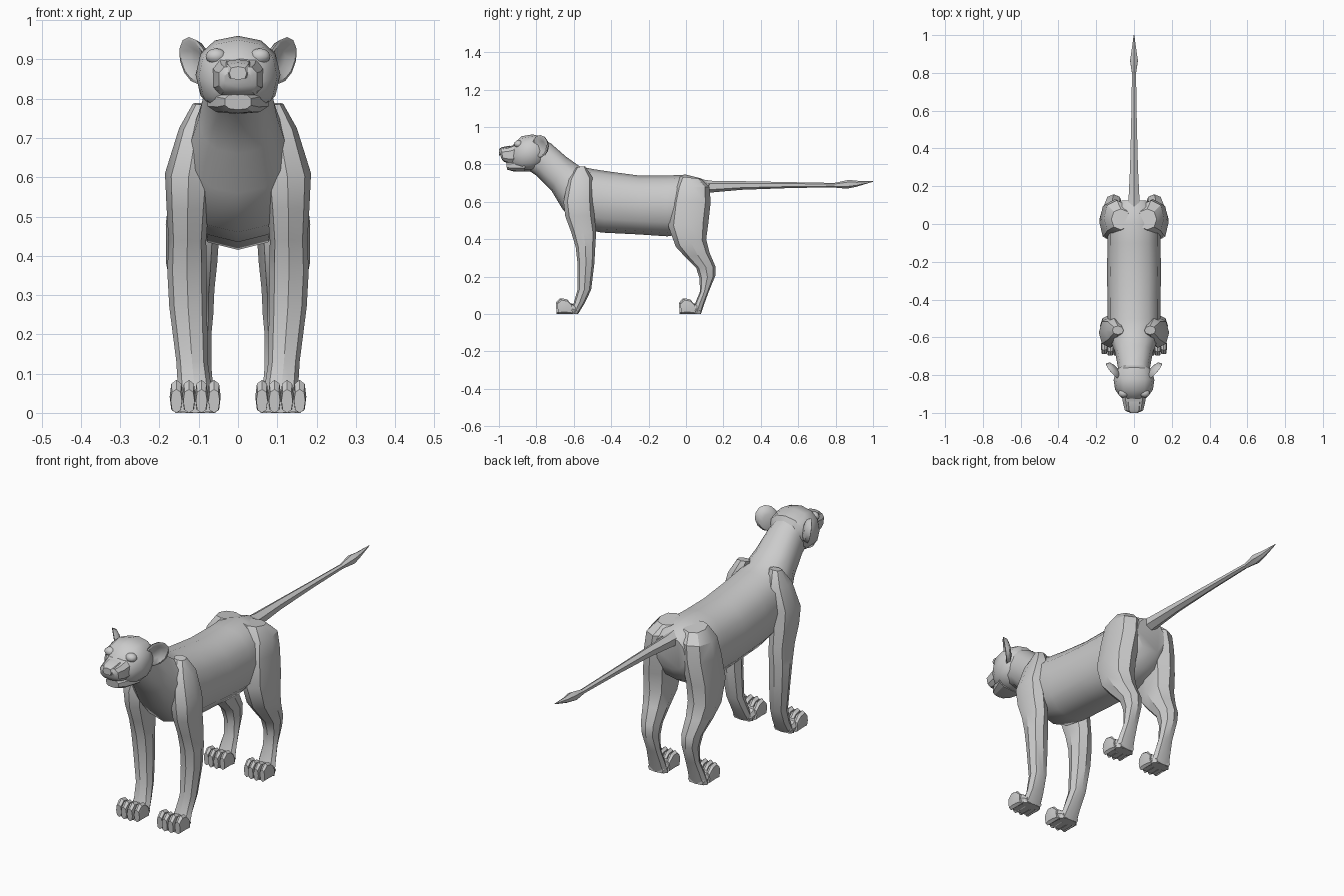
import bpy
import bmesh
from math import sin, cos, pi, radians, copysign
from mathutils import Vector

if "Cube" in bpy.data.objects:
    bpy.data.objects.remove(bpy.data.objects["Cube"], do_unlink=True)

# One plain coat colour
coat = bpy.data.materials.new("grey_coat")
coat.use_nodes = True
coat_colour = (0.6, 0.6, 0.6, 1)
coat.diffuse_color = coat_colour
coat.node_tree.nodes["Principled BSDF"].inputs["Base Color"].default_value = coat_colour


def finish(name, bm, mirrored=False, angle=30):
    """Turn a bmesh into a shaded object, mirrored to the other side if asked."""
    bmesh.ops.recalc_face_normals(bm, faces=bm.faces)
    mesh = bpy.data.meshes.new(name)
    bm.to_mesh(mesh)
    bm.free()
    mesh.materials.append(coat)
    obj = bpy.data.objects.new(name, mesh)
    bpy.context.collection.objects.link(obj)
    bpy.ops.object.select_all(action="DESELECT")
    obj.select_set(True)
    bpy.context.view_layer.objects.active = obj
    bpy.ops.object.shade_smooth_by_angle(angle=radians(angle))
    if mirrored:
        modifier = obj.modifiers.new("other_side", "MIRROR")
        modifier.use_mirror_merge = False
    return obj


def skin(bm, rings):
    """Bridge a list of point rings and cap both ends."""
    loops = [[bm.verts.new(point) for point in ring] for ring in rings]
    for low, high in zip(loops, loops[1:]):
        for i in range(len(low)):
            j = (i + 1) % len(low)
            bm.faces.new((low[i], low[j], high[j], high[i]))
    bm.faces.new(loops[0])
    bm.faces.new(loops[-1])


def power_curve(value, power):
    return copysign(abs(value) ** (2 / power), value)


def section(ya, za, yb, zb, half_width, x=0, sides=8, power=2):
    """Rounded cross-section spanning two points of the side outline."""
    a, b = Vector((x, ya, za)), Vector((x, yb, zb))
    middle, reach = (a + b) / 2, (a - b) / 2
    side = Vector((half_width, 0, 0))
    angles = [2 * pi * i / sides for i in range(sides)]
    return [middle + reach * power_curve(cos(t), power)
            + side * power_curve(sin(t), power) for t in angles]


def loft(name, rows, mirrored=False, angle=30, **shape):
    bm = bmesh.new()
    skin(bm, [section(*row, **shape) for row in rows])
    return finish(name, bm, mirrored, angle)


# Neck, chest, belly and rump: top point, bottom point, half width
loft("torso", [
    (-.78, .94, -.86, .78, .08),
    (-.72, .91, -.80, .74, .085),
    (-.64, .84, -.72, .66, .10),
    (-.57, .79, -.66, .56, .125),
    (-.50, .775, -.57, .46, .14),
    (-.40, .76, -.45, .435, .14),
    (-.25, .74, -.25, .425, .143),
    (-.10, .74, -.10, .415, .14),
    (.0, .745, .0, .43, .14),
    (.08, .725, .07, .47, .125),
    (.125, .70, .115, .54, .08),
], sides=12, power=2.3, angle=40)

# Tail and its pointed tuft
loft("tail", [
    (.08, .72, .08, .64, .04),
    (.14, .712, .14, .65, .033),
    (.30, .71, .30, .664, .024),
    (.55, .705, .55, .673, .017),
    (.82, .70, .82, .678, .012),
], sides=6)
loft("tail_tuft", [
    (.79, .70, .79, .676, .011),
    (.87, .717, .86, .67, .024),
    (.92, .712, .91, .68, .015),
    (1.0, .711, 1.0, .707, .002),
], sides=6)

# Skull, muzzle, jaw and nose
loft("skull", [
    (-.735, .90, -.76, .80, .06),
    (-.76, .945, -.79, .775, .093),
    (-.82, .96, -.83, .762, .108),
    (-.88, .95, -.875, .762, .10),
    (-.915, .915, -.91, .775, .075),
    (-.935, .89, -.93, .79, .05),
], sides=12, power=2.3, angle=40)
loft("muzzle", [
    (-.89, .915, -.89, .80, .07),
    (-.95, .893, -.95, .805, .06),
    (-.99, .885, -.975, .815, .05),
    (-.997, .868, -.987, .83, .036),
], sides=10, power=3)
loft("jaw", [
    (-.86, .83, -.86, .761, .08),
    (-.925, .82, -.925, .763, .055),
    (-.962, .812, -.957, .772, .034),
], sides=10, power=2.8)
loft("nose", [
    (-.94, .90, -.95, .86, .036),
    (-.985, .892, -.985, .85, .034),
    (-1.0, .882, -1.0, .848, .022),
], sides=8, power=3)

# Eyes set under a soft brow
eyes = bmesh.new()
bmesh.ops.create_uvsphere(eyes, u_segments=10, v_segments=6, radius=.024)
bmesh.ops.scale(eyes, vec=(1.15, 1, .85), verts=eyes.verts)
bmesh.ops.translate(eyes, vec=(.056, -.895, .908), verts=eyes.verts)
finish("eyes", eyes, True, 50)

# Cupped ears, turned forward and outward
ears = bmesh.new()
centre = Vector((.113, -.78, .897))
across, up, facing = Vector((.035, .042, 0)), Vector((.012, 0, .06)), Vector((.78, -.63, 0))
skin(ears, [[centre + facing * depth + (across * cos(pi * i / 6) + up * sin(pi * i / 6)) * size
             for i in range(12)]
            for depth, size in [(-.026, .45), (-.018, .85), (0, 1), (.002, .86), (-.012, .45)]])
finish("ears", ears, True, 45)


def leg(name, rows):
    """Rows hold the front point, back point, half width and x of each section."""
    loft(name, rows, True, sides=8, power=2.25)


leg("front_legs", [
    (-.585, .785, -.54, .79, .03, .085),
    (-.63, .72, -.50, .73, .045, .105),
    (-.655, .60, -.495, .62, .06, .126),
    (-.645, .52, -.49, .53, .054, .128),
    (-.615, .44, -.48, .44, .048, .129),
    (-.59, .36, -.485, .36, .05, .13),
    (-.58, .27, -.49, .27, .048, .127),
    (-.58, .13, -.507, .13, .04, .117),
    (-.60, .06, -.54, .06, .043, .11),
    (-.62, .0, -.577, .0, .05, .109),
])
leg("hind_legs", [
    (-.03, .735, .08, .722, .05, .07),
    (-.06, .68, .125, .68, .07, .09),
    (-.08, .60, .132, .60, .07, .10),
    (-.095, .47, .12, .49, .069, .115),
    (-.055, .36, .108, .40, .065, .118),
    (.0, .30, .125, .33, .055, .115),
    (.055, .245, .157, .255, .045, .108),
    (.072, .19, .157, .205, .038, .106),
    (.075, .12, .122, .12, .036, .104),
    (.05, .06, .10, .06, .043, .106),
    (.03, .0, .08, .0, .05, .107),
])

# Paws: a low pad with four knuckled toes
for name, heel, x, half in [("front_paws", -.578, .109, .064), ("hind_paws", .08, .107, .057)]:
    paw = bmesh.new()
    pad = [(0, .03, .7), (.03, .055, .85), (.08, .055, .95), (.1, .04, .9)]
    skin(paw, [section(heel - d, z, heel - d, 0, half * w, x, 8, 4) for d, z, w in pad])
    for k in (-1.5, -.5, .5, 1.5):
        back = abs(k) * .008
        toe = [(.045, .05, .8), (.07, .078, 1), (.1, .084, 1), (.122, .06, .85), (.125, .0, .7)]
        skin(paw, [section(heel - d + back, z, heel - d + back + .004, 0,
                           half * w / 3.8, x + k * half / 2, 8, 2.6)
                   for d, z, w in toe[:-1]])
    finish(name, paw, True)
